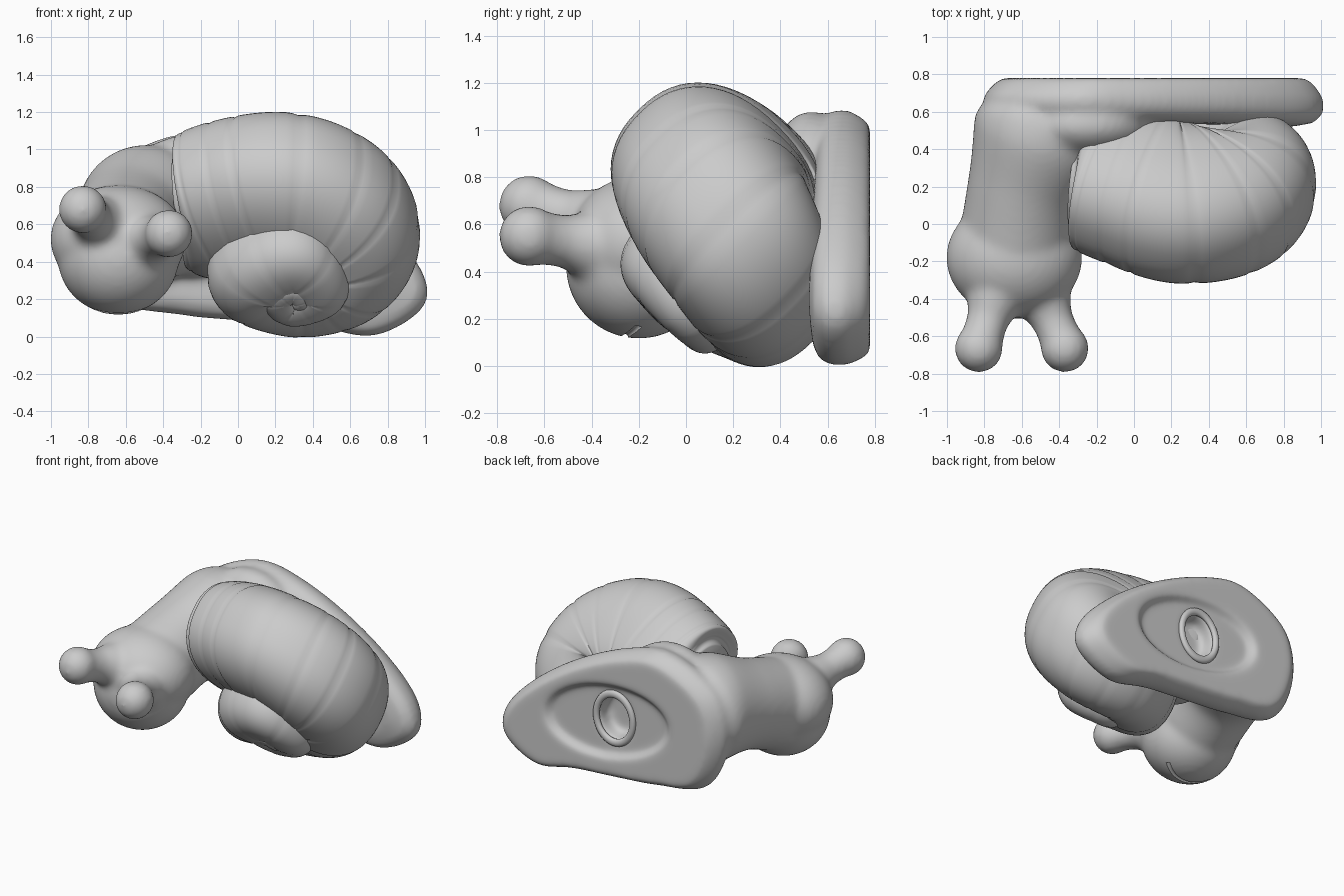
import bpy, bmesh, math
from mathutils import Vector, Matrix

if "Cube" in bpy.data.objects:
    bpy.data.objects.remove(bpy.data.objects["Cube"])

UP = Vector((0, 0, 1))
COIL_AXIS = Vector((0, -1, -1)).normalized()


def spline(pts, t, closed=False):
    """Catmull-Rom sample of a list of tuples, t in control-point units."""
    n = len(pts)
    i = int(t) if closed else min(int(t), n - 2)
    f = t - i
    pick = (lambda k: Vector(pts[k % n])) if closed else (lambda k: Vector(pts[max(0, min(n - 1, k))]))
    a, b, c, d = (pick(i + k) for k in (-1, 0, 1, 2))
    return 0.5 * (2 * b + (c - a) * f + (2 * a - 5 * b + 4 * c - d) * f * f + (3 * b - a - 3 * c + d) * f ** 3)


def loft(bm, rings):
    rows = [[bm.verts.new(p) for p in ring] for ring in rings]
    n = len(rows[0])
    for a, b in zip(rows, rows[1:]):
        for i in range(n):
            bm.faces.new((a[i], a[(i + 1) % n], b[(i + 1) % n], b[i]))
    bm.faces.new(rows[0][::-1])
    bm.faces.new(rows[-1])


def sweep(bm, pts, axis, steps, sides, shape=lambda t: 1.0, squash=lambda t: 1.0, power=1.0, upright=False):
    """Tube through (x, y, z, radius) points; squash flattens it along the axis."""
    rings = []
    end = len(pts) - 1
    soft = lambda c: math.copysign(abs(c) ** power, c)
    for k in range(steps + 1):
        t = end * k / steps
        p = spline(pts, t)
        tan = spline(pts, min(end, t + .05)).to_3d() - spline(pts, max(0, t - .05)).to_3d()
        tan.normalize()
        u = axis if upright else (axis - tan * axis.dot(tan)).normalized()
        v = tan.cross(u).normalized()
        r = p[3] * shape(t)
        rings.append([p.to_3d() + r * (u * soft(math.cos(q)) * squash(t) + v * soft(math.sin(q)))
                      for q in (2 * math.pi * i / sides for i in range(sides))])
    loft(bm, rings)


def ball(bm, c, r):
    bmesh.ops.create_uvsphere(bm, u_segments=32, v_segments=20, radius=1,
                              matrix=Matrix.Translation(c) @ Matrix.Diagonal((*r, 1)))


def finish(bm, name):
    bmesh.ops.recalc_face_normals(bm, faces=bm.faces)
    me = bpy.data.meshes.new(name)
    bm.to_mesh(me)
    bm.free()
    ob = bpy.data.objects.new(name, me)
    bpy.context.collection.objects.link(ob)
    return ob


def activate(ob):
    bpy.ops.object.select_all(action='DESELECT')
    ob.select_set(True)
    bpy.context.view_layer.objects.active = ob


def smooth(ob, angle=40):
    activate(ob)
    bpy.ops.object.shade_smooth_by_angle(angle=math.radians(angle))


# Coiled shell: one tapering tube from the mouth, then a regular spiral to the apex
coil = [(-.31, .27, .68, .30), (-.23, .26, .69, .41), (-.02, .20, .735, .45), (.25, .125, .755, .465),
        (.47, .15, .67, .445), (.575, .23, .53, .40), (.50, .30, .38, .34), (.30, .30, .31, .30)]
side = Vector((0, -1, 1)).normalized()
for i, (rho, h, r) in enumerate([(.19, -.12, .27), (.165, -.07, .22), (.135, -.02, .17), (.10, .015, .125),
                                 (.08, .05, .10), (.06, .075, .075), (.04, .095, .055), (.015, .10, .04)]):
    q = math.pi - i * math.pi / 2
    p = Vector((.295, .02, .265)) + COIL_AXIS * h + rho * (Vector((math.cos(q), 0, 0)) + side * math.sin(q))
    coil.append((*p, r))
grooves = lambda t: 1 - .018 * max(0, math.cos(2 * math.pi * (1.6 * t + .15 * math.sin(3 * t)))) ** 14
flat = lambda t: .82 + .18 * min(1, max(0, (t - 3.2) / 2.5))
bm = bmesh.new()
sweep(bm, coil, COIL_AXIS, 260, 64, grooves, flat, .87, True)
shell = finish(bm, "shell")
smooth(shell, 60)

# Foot: wavy oval slab with a flat back and a tail that curls forward
bm = bmesh.new()
outline = [(-.79, .54), (-.71, .87), (-.34, 1.07), (0, 1.02), (.40, .84), (.75, .60), (.97, .36),
           (.98, .16), (.72, .01), (.40, .06), (0, .09), (-.30, .12), (-.64, .20)]
edge = [spline(outline, k / 8, True) for k in range(8 * len(outline))]
loft(bm, [[Vector((.1 + (p.x - .1) * s, y - curl * max(0, p.x) ** 2, .5 + (p.y - .5) * s)) for p in edge]
          for y, s, curl in ((.55, .82, .03), (.58, .95, .04), (.63, 1.01, .04),
                             (.69, 1.01, .02), (.75, .95, 0), (.78, .90, 0))])

# Neck, head and eye stalks
sweep(bm, [(-.62, -.05, .52, .31), (-.58, .20, .60, .31), (-.50, .45, .65, .37),
           (-.47, .58, .65, .35), (-.46, .68, .65, .28)], UP, 30, 40)
ball(bm, (-.26, .53, .70), (.38, .20, .38))
ball(bm, (-.64, -.18, .52), (.365, .32, .29))
ball(bm, (-.64, -.20, .42), (.325, .31, .305))
for base, tip in (((-.72, -.32, .58), (-.83, -.665, .68)), ((-.52, -.32, .50), (-.37, -.665, .55))):
    a, b = Vector(base), Vector(tip)
    path = [(*a.lerp(b, f), r) for f, r in ((0, .18), (.35, .14), (.6, .112), (1, .12))]
    sweep(bm, path, UP, 16, 24)
    ball(bm, tip, (.13, .13, .13))
for v in bm.verts:
    v.co.y = min(v.co.y, .78)
body = finish(bm, "body")


# Cutters: oval recess and round hole in the back, and the mouth line under the chin
def plug(name, x, z, y0, y1, rx, rz, taper, tilt):
    bpy.ops.mesh.primitive_cone_add(vertices=64, radius1=taper, radius2=1, depth=y1 - y0,
                                    location=(x, (y0 + y1) / 2, z), rotation=(-math.pi / 2, tilt, 0))
    ob = bpy.context.object
    ob.name = name
    ob.scale = (rx, rz, 1)
    return ob


recess = plug("recess_cutter", .10, .51, .735, .83, .58, .30, .80, .17)
hole = plug("hole_cutter", .06, .53, .62, .80, .14, .17, .85, 0)
bm = bmesh.new()
mouth = []
for k in range(9):
    d = (k - 4) / 4 * .18
    y = -.20 - .06 * (1 - (d / .18) ** 2)
    z = .42 - .305 * math.sqrt(1 - (d / .325) ** 2 - ((y + .2) / .31) ** 2)
    mouth.append((-.64 + d, y, z, .015))
sweep(bm, mouth, UP, 32, 12)
lips = finish(bm, "mouth_cutter")


def voxel(size):
    m = body.modifiers.new("blend", 'REMESH')
    m.mode, m.voxel_size = 'VOXEL', size


def cut(c):
    c.hide_render = True
    m = body.modifiers.new(c.name, 'BOOLEAN')
    m.operation, m.solver, m.object = 'DIFFERENCE', 'EXACT', c


# Blend the body parts together, carve the back, soften, then carve the mouth
voxel(.02)
cut(recess)
cut(hole)
voxel(.018)
sm = body.modifiers.new("soften", 'SMOOTH')
sm.factor, sm.iterations = .5, 12
cut(lips)
bpy.context.view_layer.update()
activate(body)
for m in list(body.modifiers):
    bpy.ops.object.modifier_apply(modifier=m.name)
for c in (recess, hole, lips):
    bpy.data.objects.remove(c)
smooth(body)

# Low raised rim around the hole
bpy.ops.mesh.primitive_torus_add(location=(.06, .74, .53), rotation=(math.pi / 2, 0, 0),
                                 major_radius=.16, minor_radius=.025, major_segments=48, minor_segments=12)
rim = bpy.context.object
rim.name = "hole_rim"
rim.scale = (.92, 1.1, .8)
smooth(rim, 60)
